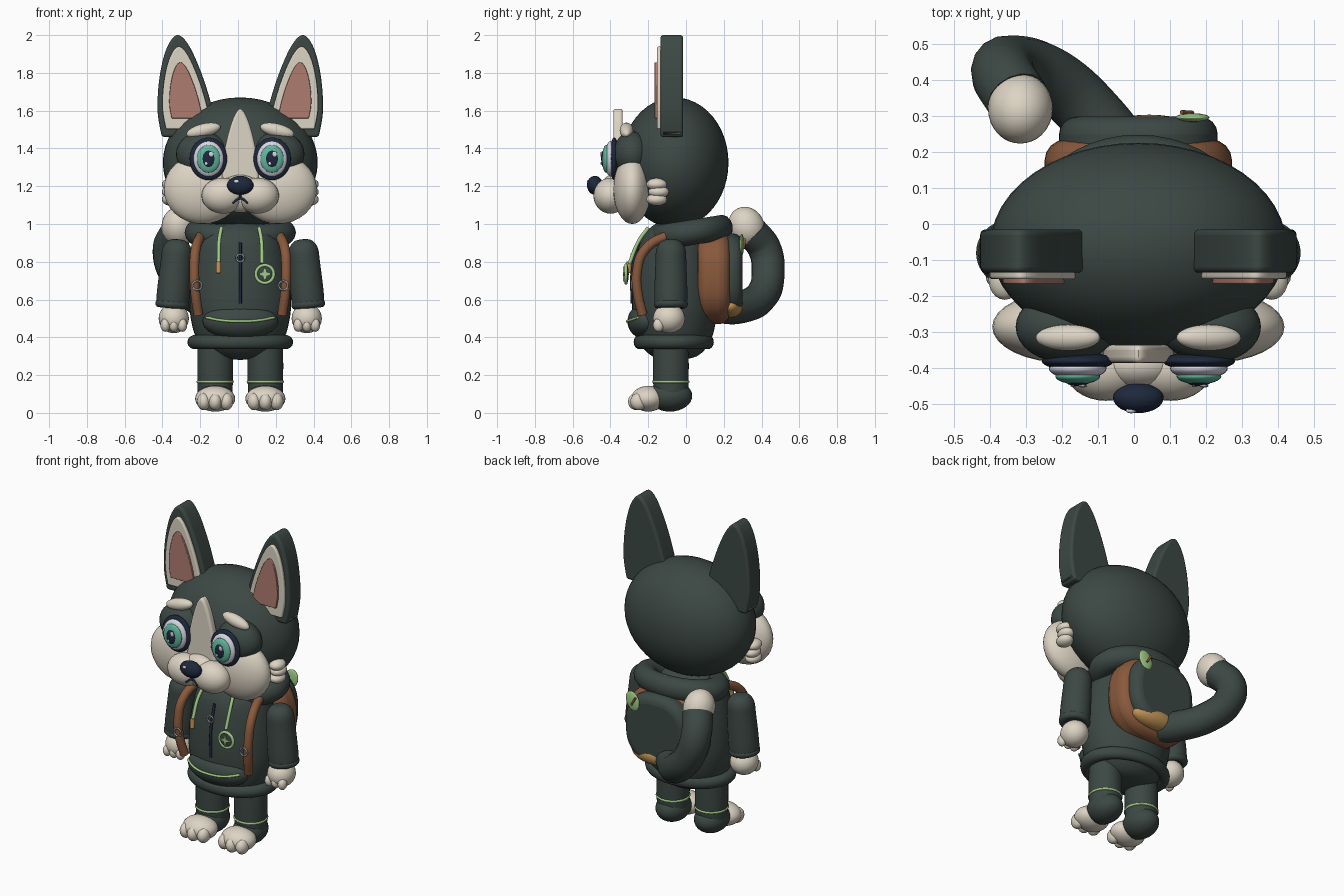
import bpy
import bmesh
import math
from mathutils import Vector

if "Cube" in bpy.data.objects:
    bpy.data.objects.remove(bpy.data.objects["Cube"])

SHIFT = 0.012  # the tail makes the body sit slightly off centre


def material(name, *rgb):
    m = bpy.data.materials.new(name)
    m.use_nodes = True
    m.diffuse_color = (*rgb, 1)
    m.node_tree.nodes["Principled BSDF"].inputs["Base Color"].default_value = (*rgb, 1)
    return m


DARK = material("dark_green_grey", .045, .064, .056)
CREAM = material("cream", .72, .66, .55)
BROWN = material("leather_brown", .25, .1, .045)
PINK = material("ear_pink", .43, .2, .16)
NAVY = material("navy", .013, .021, .045)
TEAL = material("iris_teal", .12, .47, .34)
GREEN = material("trim_green", .36, .6, .24)
TAN = material("tan", .53, .29, .09)
WHITE = material("eye_white", .68, .68, .76)
METAL = material("metal_grey", .33, .34, .36)


def finish(ob, name, mat, angle=60):
    """Name, colour, smooth and centre a part."""
    ob.name = name
    ob.data.name = name
    ob.data.materials.clear()
    ob.data.materials.append(mat)
    ob.location.x += SHIFT
    bpy.ops.object.select_all(action='DESELECT')
    ob.select_set(True)
    bpy.context.view_layer.objects.active = ob
    bpy.ops.object.shade_smooth_by_angle(angle=math.radians(angle))
    return ob


def ball(name, mat, centre, radii, tilt=(0, 0, 0), segments=32):
    bpy.ops.mesh.primitive_uv_sphere_add(segments=segments, ring_count=segments // 2,
                                         location=centre, rotation=[math.radians(a) for a in tilt])
    ob = bpy.context.object
    ob.scale = radii
    return finish(ob, name, mat)


def ring(name, mat, centre, major, minor, tilt=(0, 0, 0), scale=(1, 1, 1)):
    bpy.ops.mesh.primitive_torus_add(major_radius=major, minor_radius=minor, major_segments=40,
                                     minor_segments=14, location=centre,
                                     rotation=[math.radians(a) for a in tilt])
    ob = bpy.context.object
    ob.scale = scale
    return finish(ob, name, mat)


def tube(name, mat, points, radius):
    """Round tube along a smooth path."""
    curve = bpy.data.curves.new(name, 'CURVE')
    curve.dimensions = '3D'
    curve.bevel_depth = radius
    curve.bevel_resolution = 6
    curve.use_fill_caps = True
    spline = curve.splines.new('BEZIER')
    spline.bezier_points.add(len(points) - 1)
    for knot, p in zip(spline.bezier_points, points):
        knot.co = p
        knot.handle_left_type = knot.handle_right_type = 'AUTO'
    ob = bpy.data.objects.new(name, curve)
    bpy.context.collection.objects.link(ob)
    bpy.ops.object.select_all(action='DESELECT')
    ob.select_set(True)
    bpy.context.view_layer.objects.active = ob
    bpy.ops.object.convert(target='MESH')
    return finish(bpy.context.object, name, mat)


def smooth_path(points, steps=6):
    """Catmull-Rom samples through an open list of 2D points."""
    pts = [Vector(p) for p in points]
    pts = [pts[0]] + pts + [pts[-1]]
    out = []
    for a, b, c, d in zip(pts, pts[1:], pts[2:], pts[3:]):
        for i in range(steps):
            t = i / steps
            out.append(b + (c - a) * t / 2 + (a - b * 2.5 + c * 2 - d / 2) * t * t
                       + (b * 3 - a - c * 3 + d) * t ** 3 / 2)
    return out + [pts[-1]]


def add_mesh(name, bm):
    bmesh.ops.recalc_face_normals(bm, faces=bm.faces)
    mesh = bpy.data.meshes.new(name)
    bm.to_mesh(mesh)
    bm.free()
    ob = bpy.data.objects.new(name, mesh)
    bpy.context.collection.objects.link(ob)
    return ob


def slab(name, mat, outline, front, back, bevel):
    """Outline in x and z, given thickness in y, with rounded rims."""
    bm = bmesh.new()
    face = bm.faces.new([bm.verts.new((x, front, z)) for x, z in outline])
    new = bmesh.ops.extrude_face_region(bm, geom=[face])["geom"]
    moved = [v for v in new if isinstance(v, bmesh.types.BMVert)]
    bmesh.ops.translate(bm, verts=moved, vec=(0, back - front, 0))
    ob = add_mesh(name, bm)
    if bevel:
        mod = ob.modifiers.new("round", 'BEVEL')
        mod.width = bevel
        mod.segments = 4
        mod.limit_method = 'ANGLE'
        mod.angle_limit = math.radians(50)
    return finish(ob, name, mat, 35)


def lathe(name, mat, profile, centre, scale=(1, 1, 1), tilt=0):
    """Revolve a smooth (radius, height) profile about z."""
    bm = bmesh.new()
    verts = [bm.verts.new((max(r, 0), 0, z)) for r, z in smooth_path(profile)]
    edges = [bm.edges.new(pair) for pair in zip(verts, verts[1:])]
    bmesh.ops.spin(bm, geom=verts + edges, cent=(0, 0, 0), axis=(0, 0, 1),
                   angle=math.tau, steps=40)
    bmesh.ops.remove_doubles(bm, verts=bm.verts, dist=.0005)
    ob = add_mesh(name, bm)
    ob.location, ob.scale, ob.rotation_euler.y = centre, scale, math.radians(tilt)
    return finish(ob, name, mat)


def superellipse(cx, cz, rx, rz, power=.65, count=48):
    out = []
    for i in range(count):
        c, s = math.cos(math.tau * i / count), math.sin(math.tau * i / count)
        out.append((cx + rx * math.copysign(abs(c) ** power, c),
                    cz + rz * math.copysign(abs(s) ** power, s)))
    return out


# Head, muzzle and nose
ball("head", DARK, (0, -.06, 1.325), (.41, .285, .345), segments=48)
blaze = smooth_path([(-.1, 1.22), (-.085, 1.38), (-.045, 1.54), (0, 1.61),
                     (.045, 1.54), (.085, 1.38), (.1, 1.22)])
slab("forehead_blaze", CREAM, blaze, -.385, -.335, .015)
ball("muzzle_middle", CREAM, (0, -.39, 1.16), (.12, .07, .1))
ball("nose", NAVY, (0, -.482, 1.205), (.07, .042, .05))
ball("nose_glint", WHITE, (-.02, -.517, 1.225), (.015, .008, .009), segments=12)
tube("mouth", NAVY, [(-.04, -.472, 1.11), (0, -.468, 1.135), (.04, -.472, 1.11)], .006)
tube("mouth_line", NAVY, [(0, -.468, 1.16), (0, -.468, 1.13)], .006)

# Torso, hem, hood and pouch
lathe("hoodie_body", DARK, [(0, .28), (.14, .3), (.225, .38), (.262, .5), (.268, .62), (.25, .78),
                            (.21, .92), (.12, 1), (0, 1.02)], (0, -.06, 0), (1, .84, 1))
ring("hoodie_hem", DARK, (0, -.065, .375), .235, .037, scale=(1.03, .78, 1))
ring("hood", DARK, (0, .025, .955), .2, .068, (9, 0, 0), (1.1, .84, 1))
ball("pouch", DARK, (0, -.21, .485), (.2, .1, .097))
tube("pouch_trim", GREEN, [(-.18, -.255, .505), (-.1, -.298, .49), (0, -.312, .485),
                           (.1, -.298, .49), (.18, -.255, .505)], .007)
tube("zipper", NAVY, [(0, -.25, .9), (0, -.285, .75), (0, -.285, .58)], .008)
ring("zipper_pull", METAL, (0, -.29, .82), .02, .005, (90, 0, 0))

# Paired parts: left is +x
for side, s in (("left", 1), ("right", -1)):
    # Face
    ball(side + "_eye_mask", DARK, (s * .2, -.285, 1.37), (.14, .1, .12))
    ball(side + "_cheek", CREAM, (s * .2, -.285, 1.185), (.205, .1, .185))
    ball(side + "_muzzle", CREAM, (s * .09, -.4, 1.15), (.115, .09, .095))
    ball(side + "_brow", CREAM, (s * .195, -.315, 1.495), (.092, .036, .036), (0, s * 14, 0))
    for i in range(3):
        ball(f"{side}_cheek_tuft_{i}", CREAM, (s * .37, -.155 + .01 * (i % 2), 1.21 - .04 * i),
             (.045, .055, .033), segments=20)
    for part, mat, y, rx, ry, rz in (("rim", NAVY, -.38, .1, .026, .113),
                                     ("white", WHITE, -.4, .08, .03, .094),
                                     ("iris", TEAL, -.422, .062, .022, .074),
                                     ("pupil", NAVY, -.437, .033, .012, .045)):
        ball(f"{side}_eye_{part}", mat, (s * .168, y, 1.345), (rx, ry, rz))
    ball(side + "_eye_glint", WHITE, (s * .168 + .014, -.449, 1.37), (.013, .004, .015), segments=12)
    ball(side + "_eye_small_glint", WHITE, (s * .168 - .012, -.449, 1.32), (.008, .003, .009),
         segments=12)

    # Ear with two inner layers
    ear = smooth_path([(.415, 1.46), (.438, 1.6), (.427, 1.78), (.39, 1.93), (.335, 2),
                       (.275, 1.95), (.21, 1.81), (.155, 1.64), (.115, 1.46)])
    for part, mat, size, front, back, bevel in (("ear", DARK, 1, -.135, -.015, .022),
                                                ("ear_fluff", CREAM, .81, -.153, -.12, .008),
                                                ("ear_inner", PINK, .55, -.166, -.14, .004)):
        shape = [(s * (.3 + (x - .3) * size), 1.68 + (z - 1.68) * size) for x, z in ear]
        slab(f"{side}_{part}", mat, shape, front, back, bevel)

    # Arm and hand
    lathe(side + "_sleeve", DARK, [(0, .18), (.045, .172), (.076, .13), (.082, .05), (.087, -.14),
                                   (.07, -.18), (0, -.18)], (s * .345, -.08, .74), tilt=-s * 5)
    ring(side + "_cuff", DARK, (s * .36, -.08, .575), .068, .022, (0, -s * 5, 0))
    ball(side + "_hand", CREAM, (s * .352, -.09, .5), (.08, .085, .078))
    for i in (-1, 0, 1):
        ball(f"{side}_finger_{i + 2}", CREAM, (s * .352 + i * .045, -.145, .465),
             (.026, .03, .036), segments=16)

    # Leg and foot
    lathe(side + "_leg", DARK, [(0, .42), (.08, .41), (.093, .36), (.093, .14), (.08, .1), (0, .1)],
          (s * .133, -.08, 0))
    ring(side + "_ankle_trim", GREEN, (s * .133, -.08, .165), .092, .007)
    ball(side + "_shoe", DARK, (s * .133, -.085, .09), (.095, .118, .083))
    ball(side + "_paw", CREAM, (s * .133, -.2, .075), (.106, .09, .068))
    for i in (-1, 0, 1):
        ball(f"{side}_toe_{i + 2}", CREAM, (s * .133 + i * .06, -.25 - .012 * (i == 0), .06),
             (.036, .045, .046), segments=20)

    # Backpack strap, ring and hood cord
    tube(side + "_strap", BROWN, [(s * .19, .1, .96), (s * .21, -.1, .935), (s * .237, -.22, .86),
                                  (s * .243, -.26, .74), (s * .237, -.255, .63),
                                  (s * .222, -.23, .52)], .026)
    ring(side + "_strap_ring", METAL, (s * .228, -.288, .675), .024, .005, (90, 0, 0))
    tube(side + "_hood_cord", GREEN, [(s * .1, -.2, .98), (s * .112, -.25, .91),
                                      (s * .115, -.3, .79)], .01)

# Cord ends: a tan tip and a round star medal
tube("cord_tip", TAN, [(-.115, -.3, .8), (-.115, -.305, .74)], .014)
ball("medal_disc", DARK, (.13, -.315, .735), (.05, .012, .05))
ring("medal_rim", GREEN, (.13, -.318, .735), .047, .009, (90, 0, 0))
star = []
for i in range(8):
    reach = .012 if i % 2 else .04
    star.append((.13 + reach * math.cos(i * math.pi / 4), .735 + reach * math.sin(i * math.pi / 4)))
slab("medal_star", GREEN, star, -.333, -.324, 0)

# Backpack
slab("backpack", BROWN, superellipse(0, .72, .26, .25, .8), .06, .235, .06)
slab("backpack_flap", DARK, superellipse(0, .73, .22, .22, .8), .15, .298, .05)
ball("backpack_pocket", TAN, (.03, .235, .565), (.16, .068, .062))
ring("backpack_loop", METAL, (0, .19, 1), .04, .009, (90, 0, 0))
ball("leaf_charm", GREEN, (.15, .295, .89), (.045, .012, .06), (0, 20, 0))
tube("leaf_stem", BROWN, [(.12, .31, .92), (.15, .308, .87)], .006)

# Tail with a pale tip
tube("tail", DARK, [(0, .13, .57), (-.11, .28, .56), (-.24, .4, .62), (-.35, .435, .75),
                    (-.375, .415, .87), (-.335, .345, .96)], .088)
ball("tail_tip", CREAM, (-.327, .32, .985), (.09, .095, .108), (25, 0, 0))
